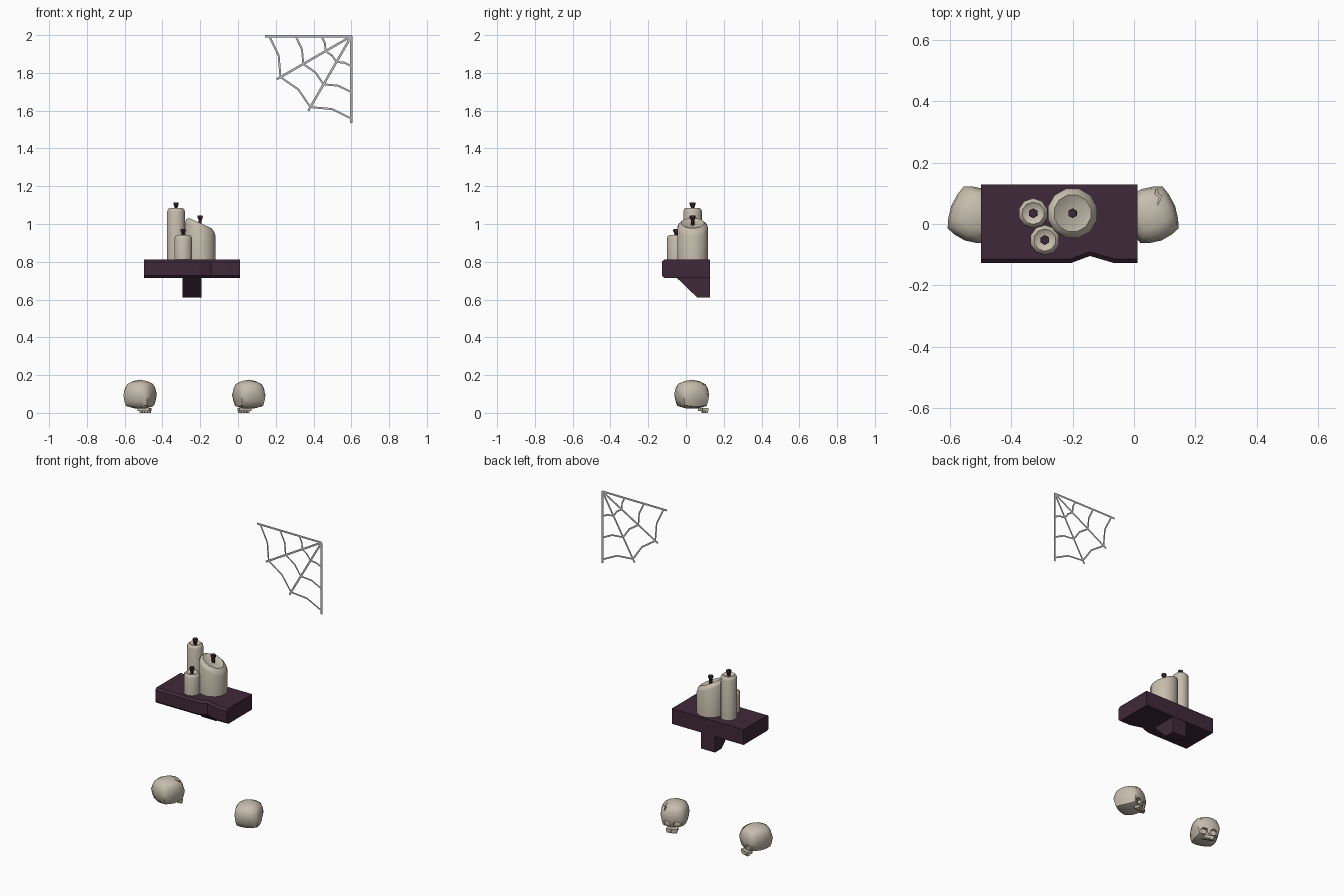
import bpy, bmesh, math
from mathutils import Vector, Matrix

cube = bpy.data.objects.get("Cube")
if cube:
    bpy.data.objects.remove(cube, do_unlink=True)


def material(name, rgb):
    m = bpy.data.materials.new(name)
    m.use_nodes = True
    m.diffuse_color = (*rgb, 1)
    m.node_tree.nodes["Principled BSDF"].inputs["Base Color"].default_value = (*rgb, 1)
    return m


BONE = material("bone_wax", (0.57, 0.51, 0.42))
WOOD = material("dark_plum_wood", (0.051, 0.022, 0.041))
WICK = material("plum_wick", (0.047, 0.020, 0.037))
SILK = material("grey_silk", (0.50, 0.50, 0.51))


def finish(bm, name, mat, smooth=None, normals=True):
    if normals:
        bmesh.ops.recalc_face_normals(bm, faces=bm.faces)
    me = bpy.data.meshes.new(name)
    bm.to_mesh(me)
    bm.free()
    ob = bpy.data.objects.new(name, me)
    bpy.context.collection.objects.link(ob)
    me.materials.append(mat)
    if smooth:
        shade(ob, smooth)
    return ob


def activate(ob):
    bpy.ops.object.select_all(action='DESELECT')
    ob.select_set(True)
    bpy.context.view_layer.objects.active = ob


def shade(ob, degrees):
    activate(ob)
    bpy.ops.object.shade_smooth_by_angle(angle=math.radians(degrees))


def prism(bm, points, direction):
    """Extrude a closed outline along a vector."""
    face = bm.faces.new([bm.verts.new(p) for p in points])
    ext = bmesh.ops.extrude_face_region(bm, geom=[face])
    moved = [g for g in ext["geom"] if isinstance(g, bmesh.types.BMVert)]
    bmesh.ops.translate(bm, verts=moved, vec=direction)


def box(bm, centre, size):
    mat = Matrix.Translation(centre) @ Matrix.Diagonal((*size, 1))
    bmesh.ops.create_cube(bm, size=1, matrix=mat)


def lathe(name, profile, sides, centre, mat, tilt=0, smooth=None):
    """Spin (radius, height, tilt share) rings; the ends are capped."""
    bm = bmesh.new()
    rings = []
    for r, z, share in profile:
        ring = []
        for i in range(sides):
            a = math.tau * (i + 0.5) / sides
            x, y = r * math.cos(a), r * math.sin(a)
            ring.append(bm.verts.new((centre[0] + x, centre[1] + y, z - tilt * share * x)))
        rings.append(ring)
    for lo, hi in zip(rings, rings[1:]):
        for i in range(sides):
            j = (i + 1) % sides
            bm.faces.new((lo[i], lo[j], hi[j], hi[i]))
    bm.faces.new(rings[0])
    bm.faces.new(rings[-1])
    return finish(bm, name, mat, smooth)


# Shelf board with a chipped, chamfered front edge
bm = bmesh.new()
outline = [(-0.498, 0.128), (-0.498, -0.127), (-0.205, -0.127), (-0.143, -0.104),
           (-0.065, -0.127), (0.011, -0.127), (0.011, 0.128)]
prism(bm, [(x, y, 0.714) for x, y in outline], (0, 0, 0.098))
front = [e for e in bm.edges
         if all(v.co.y < -0.1 for v in e.verts) and e.verts[0].co.z == e.verts[1].co.z]
bmesh.ops.bevel(bm, geom=front, offset=0.013, segments=1, affect='EDGES')
finish(bm, "shelf_board", WOOD)

# Wedge bracket under the shelf
bm = bmesh.new()
side = [(-0.05, 0.716), (0.06, 0.61), (0.126, 0.61), (0.126, 0.716)]
prism(bm, [(-0.294, y, z) for y, z in side], (0.1, 0, 0))
finish(bm, "shelf_bracket", WOOD)


# Candles with melted tops and wicks
def candle(name, centre, r, top, sides, wick_top, drop, tilt=0):
    profile = [(r, 0.811, 0), (r, top - drop, 1), (0.92 * r, top - 0.4 * drop, 1),
               (0.74 * r, top, 1), (0.62 * r, top - 0.004, 1), (0.3 * r, top - 0.009, 0.9)]
    lathe(name, profile, sides, centre, BONE, tilt, 45)
    wick = [(0.009, top - 0.03, 0), (0.009, wick_top - 0.026, 0),
            (0.016, wick_top - 0.01, 0), (0.015, wick_top, 0)]
    lathe(name + "_wick", wick, 6, centre, WICK)


candle("tall_candle", (-0.328, 0.035), 0.049, 1.086, 10, 1.114, 0.02)
candle("small_candle", (-0.29, -0.052), 0.049, 0.942, 10, 0.974, 0.018)
candle("wide_candle", (-0.2, 0.035), 0.083, 1.005, 12, 1.045, 0.03, 0.45)

# Corner cobweb of flat ribbons
bm = bmesh.new()
CORNER = Vector((0.6, -0.01, 1.994))


def ribbon(a, b, width):
    a, b = (CORNER + Vector((p[0], 0, p[1])) for p in (a, b))
    across = (b - a).cross(Vector((0, 1, 0))).normalized() * width / 2
    bm.faces.new([bm.verts.new(p) for p in (a - across, b - across, b + across, a + across)])


spokes = [Vector(p) for p in ((-0.457, 0), (-0.395, -0.228), (-0.228, -0.395), (0, -0.459))]
for s in spokes:
    ribbon((0, 0), s, 0.012)
for t in (0.95, 0.645, 0.345):
    for a, b in zip(spokes, spokes[1:]):
        middle = (a + b) / 2 * t * 0.95
        ribbon(a * t, middle, 0.01)
        ribbon(middle, b * t, 0.01)
finish(bm, "cobweb", SILK, normals=False)


# Skulls resting on the floor, faces turned to the back
def cut(ob, cutter):
    mod = ob.modifiers.new("cut", 'BOOLEAN')
    mod.operation = 'DIFFERENCE'
    mod.solver = 'EXACT'
    mod.object = cutter
    activate(ob)
    bpy.ops.object.modifier_apply(modifier=mod.name)
    bpy.data.objects.remove(cutter, do_unlink=True)


def skull(name, x, turn):
    bm = bmesh.new()
    bmesh.ops.create_cube(bm, size=2)
    bmesh.ops.subdivide_edges(bm, edges=bm.edges, cuts=3, use_grid_fill=True)
    for v in bm.verts:
        roundness = 0.85 if v.co.z > 0.1 else 0.6
        c = v.co.lerp(v.co.normalized() * 1.18, roundness)
        low, ahead = max(0, -c.z), max(0, c.y)
        c.x *= 1 - 0.14 * low * ahead
        c.y *= 1 - 0.10 * low * (c.y < 0)
        v.co = Vector((c.x * 0.074, c.y * 0.081, max(0.022, 0.096 + c.z * 0.069)))
    head = finish(bm, name, BONE)

    # Eye sockets, nose hole, cheek hollows and a forehead crack
    for sx in (-1, 1):
        bm = bmesh.new()
        eye = [(0.010, 0.048), (0.013, 0.068), (0.034, 0.075), (0.050, 0.065), (0.044, 0.043), (0.022, 0.038)]
        prism(bm, [(sx * px, 0.062, pz) for px, pz in eye], (0, 0.06, 0))
        cut(head, finish(bm, "eye_cutter", BONE))
        bm = bmesh.new()
        box(bm, (sx * 0.056, 0.08, 0.017), (0.040, 0.05, 0.026))
        cut(head, finish(bm, "cheek_cutter", BONE))
    bm = bmesh.new()
    prism(bm, [(-0.010, 0.068, 0.027), (0.010, 0.068, 0.027), (0, 0.068, 0.046)], (0, 0.06, 0))
    cut(head, finish(bm, "nose_cutter", BONE))
    bm = bmesh.new()
    crack = [(0.028, 0.02), (0.045, 0.045), (0.034, 0.058), (0.052, 0.09),
             (0.060, 0.09), (0.044, 0.058), (0.054, 0.045)]
    prism(bm, [(px, py, 0.135) for px, py in crack], (0, 0, 0.08))
    cut(head, finish(bm, "crack_cutter", BONE))
    shade(head, 52)

    # Upper jaw and its teeth
    bm = bmesh.new()
    box(bm, (0, 0.066, 0.018), (0.066, 0.036, 0.016))
    for i in range(4):
        px = (i - 1.5) * 0.016
        box(bm, (px, 0.078 - 6 * px * px, 0.01), (0.013, 0.014, 0.02))
    teeth = finish(bm, name + "_teeth", BONE)
    for ob in (head, teeth):
        ob.location = (x, 0.03, 0)
        ob.rotation_euler.z = math.radians(turn)


skull("left_skull", 0.057, 21)
skull("right_skull", -0.518, -21)
